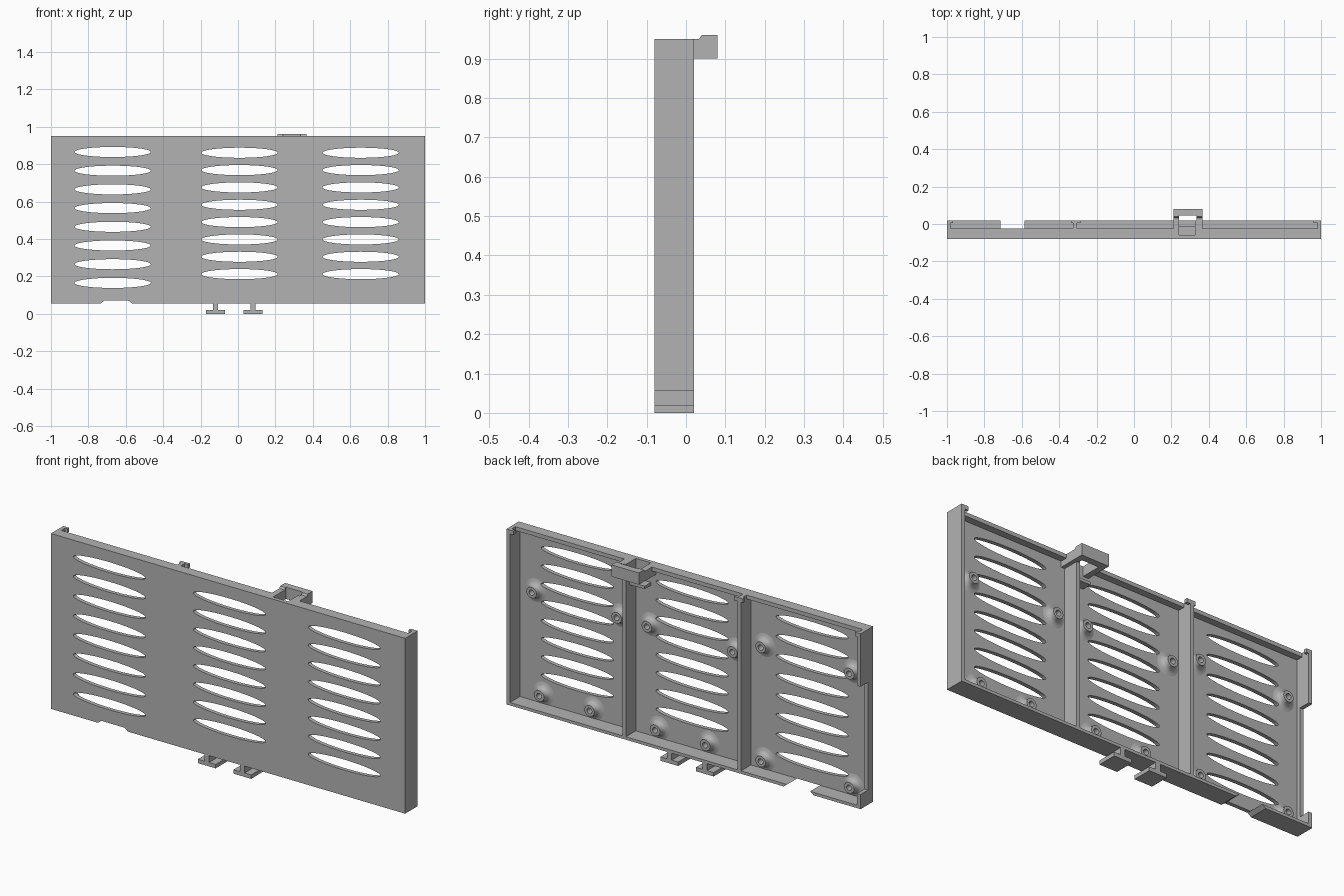
import bpy, bmesh
from math import sin, cos, pi

cube = bpy.data.objects.get("Cube")
if cube:
    bpy.data.objects.remove(cube, do_unlink=True)

grey = bpy.data.materials.new("plain_grey")
grey.use_nodes = True
tone = (0.45, 0.45, 0.45, 1)
grey.diffuse_color = tone
grey.node_tree.nodes["Principled BSDF"].inputs["Base Color"].default_value = tone

FRONT, INNER, LIP, BACK = -0.08, -0.06, -0.025, 0.02
BASE, TOP = 0.055, 0.95


def finish(name, bm):
    bmesh.ops.recalc_face_normals(bm, faces=bm.faces)
    mesh = bpy.data.meshes.new(name)
    bm.to_mesh(mesh)
    bm.free()
    mesh.materials.append(grey)
    obj = bpy.data.objects.new(name, mesh)
    bpy.context.collection.objects.link(obj)
    return obj


def prism(bm, points, extrude):
    face = bm.faces.new([bm.verts.new(p) for p in points])
    new = bmesh.ops.extrude_face_region(bm, geom=[face])["geom"]
    verts = [g for g in new if isinstance(g, bmesh.types.BMVert)]
    bmesh.ops.translate(bm, verts=verts, vec=extrude)


def profile_xz(name, points, y0, y1):
    bm = bmesh.new()
    prism(bm, [(x, y0, z) for x, z in points], (0, y1 - y0, 0))
    return finish(name, bm)


def profile_yz(name, points, x0, x1):
    bm = bmesh.new()
    prism(bm, [(x0, y, z) for y, z in points], (x1 - x0, 0, 0))
    return finish(name, bm)


def box(name, x0, x1, y0, y1, z0, z1):
    return profile_xz(name, [(x0, z0), (x1, z0), (x1, z1), (x0, z1)], y0, y1)


def cut(obj, cutter):
    mod = obj.modifiers.new("cut", "BOOLEAN")
    mod.operation = "DIFFERENCE"
    mod.solver = "EXACT"
    mod.object = cutter
    bpy.context.view_layer.objects.active = obj
    bpy.ops.object.modifier_apply(modifier=mod.name)


# Front plate with the notch in its lower edge
notch_z = 0.07
plate = profile_xz("front_plate", [
    (-1, BASE), (-0.735, BASE), (-0.715, notch_z), (-0.585, notch_z),
    (-0.565, BASE), (1, BASE), (1, TOP), (-1, TOP)], FRONT, INNER)

# Three columns of oval vents
bm = bmesh.new()
for cx, z_first, step in ((-0.67, 0.165, 0.1), (0.008, 0.212, 0.0927), (0.656, 0.212, 0.0927)):
    for row in range(8):
        cz = z_first + row * step
        ring = [(cx + 0.204 * cos(a * pi / 24), -0.1, cz + 0.027 * sin(a * pi / 24))
                for a in range(48)]
        prism(bm, ring, (0, 0.2, 0))
vents = finish("vent_cutter", bm)
vents.hide_render = True
cut(plate, vents)

# Bottom shelf, split by the notch
profile_xz("bottom_shelf_right", [(-1, BASE), (-0.735, BASE), (-0.715, notch_z), (-1, notch_z)],
           INNER, BACK)
profile_xz("bottom_shelf_left", [(-0.565, BASE), (1, BASE), (1, notch_z), (-0.585, notch_z)],
           INNER, BACK)

# Top lip, interrupted by the latch
box("top_lip_right", -1, 0.24, INNER, LIP, 0.93, TOP)
box("top_lip_left", 0.335, 1, INNER, LIP, 0.93, TOP)

# End walls and dividers
box("left_wall", 0.98, 1, INNER, BACK, BASE, TOP)
profile_yz("right_wall", [
    (INNER, BASE), (BACK, BASE), (BACK, 0.13), (-0.04, 0.13), (-0.04, 0.68),
    (BACK, 0.68), (BACK, TOP), (INNER, TOP)], -1, -0.98)
box("left_divider", 0.325, 0.345, INNER, BACK, BASE, TOP)
box("right_divider", -0.325, -0.305, INNER, BACK, BASE, TOP)

# Small catches at the top of the walls
for name, x0, x1 in (("right", -1, -0.967), ("middle", -0.335, -0.285), ("left", 0.96, 1)):
    box(name + "_catch", x0, x1, 0.005, BACK, 0.93, TOP)

# Latch loop on the back: two arms, a cross bar and a small ledge
arm = [(INNER, 0.9), (0.08, 0.9), (0.08, 0.96), (0.04, 0.96), (0.033, TOP), (INNER, TOP)]
profile_yz("latch_arm_right", arm, 0.21, 0.24)
profile_yz("latch_arm_left", arm, 0.335, 0.365)
box("latch_bar", 0.24, 0.335, 0.045, 0.08, 0.9, 0.96)
box("latch_ledge", 0.24, 0.33, INNER, -0.01, 0.835, 0.85)

# T-shaped feet
for side, cx in (("right", -0.12), ("left", 0.08)):
    box(side + "_foot", cx - 0.05, cx + 0.05, FRONT, BACK, 0, 0.02)
    box(side + "_foot_stem", cx - 0.013, cx + 0.013, FRONT, BACK, 0.02, BASE)

# Screw bosses with flared bases: (radius, y) profile spun round
flare = [(0.06, INNER), (0.045, -0.057), (0.034, -0.05), (0.029, -0.04),
         (0.028, LIP), (0.014, LIP), (0.014, INNER)]
spots = [(0.89, 0.637), (0.41, 0.637), (0.847, 0.121), (0.563, 0.121),
         (0.24, 0.637), (-0.243, 0.637), (0.193, 0.121), (-0.09, 0.121),
         (-0.403, 0.703), (-0.903, 0.703), (-0.403, 0.121), (-0.903, 0.121)]
for i, (cx, cz) in enumerate(spots):
    bm = bmesh.new()
    n = 24
    rings = [[bm.verts.new((cx + r * cos(2 * pi * k / n), y, cz + r * sin(2 * pi * k / n)))
              for k in range(n)] for r, y in flare]
    for a, b in zip(rings, rings[1:] + rings[:1]):
        for k in range(n):
            j = (k + 1) % n
            bm.faces.new((a[k], a[j], b[j], b[k]))
    boss = finish(f"screw_boss_{i + 1}", bm)
    cut(boss, vents)
    bpy.ops.object.select_all(action="DESELECT")
    boss.select_set(True)
    bpy.context.view_layer.objects.active = boss
    bpy.ops.object.shade_smooth_by_angle(angle=0.7)

bpy.data.objects.remove(vents, do_unlink=True)
